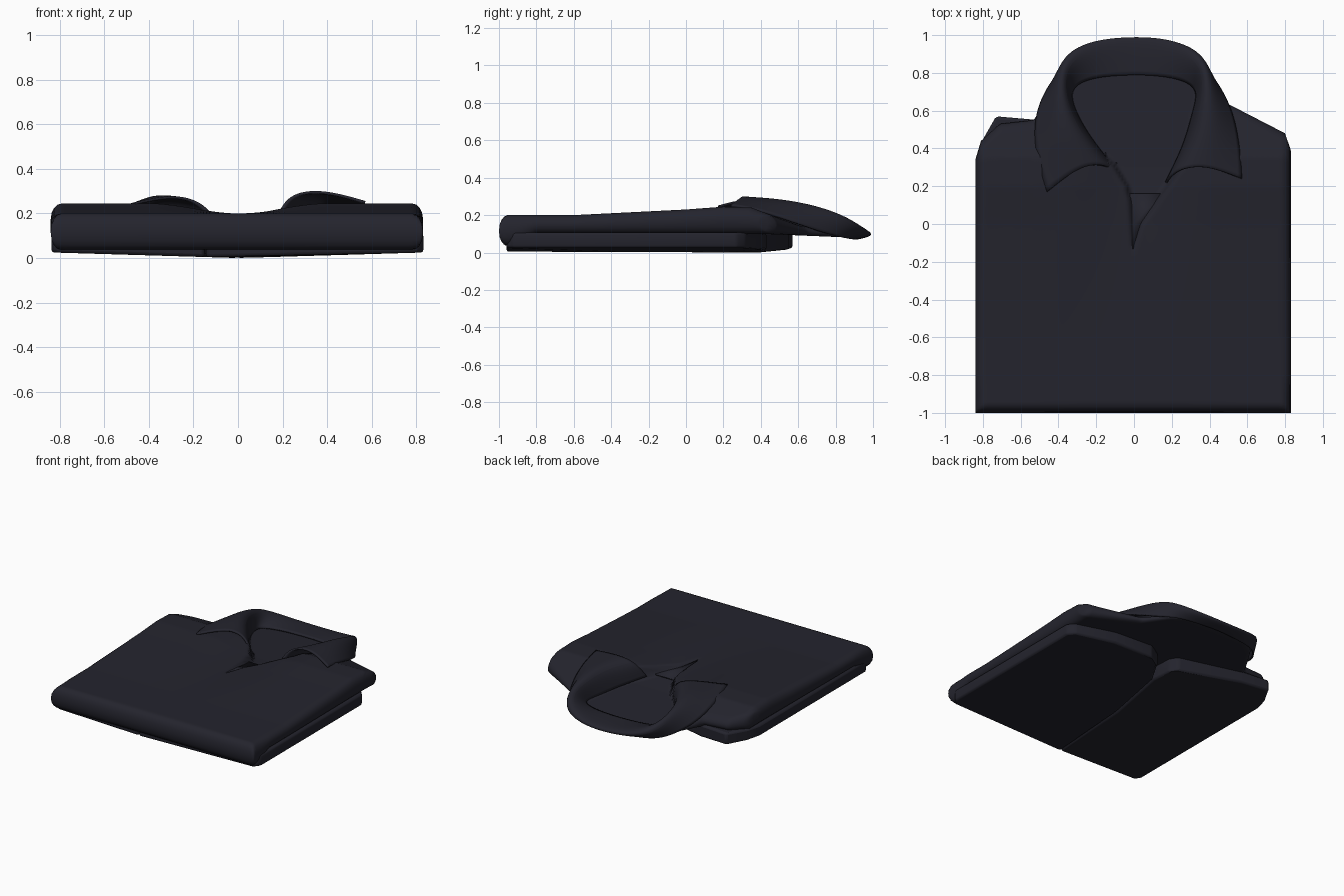
import bpy, bmesh

if "Cube" in bpy.data.objects:
    bpy.data.objects.remove(bpy.data.objects["Cube"])

navy = bpy.data.materials.new("dark_navy_cloth")
navy.diffuse_color = (0.0175, 0.0175, 0.0265, 1)
navy.use_nodes = True
navy.node_tree.nodes["Principled BSDF"].inputs["Base Color"].default_value = navy.diffuse_color


def interp(t, pts):
    """Piecewise linear curve through (t, value) points."""
    if t <= pts[0][0]:
        return pts[0][1]
    for (a, p), (b, q) in zip(pts, pts[1:]):
        if t <= b:
            return p + (q - p) * (t - a) / (b - a)
    return pts[-1][1]


def smooth(t):
    t = max(0.0, min(1.0, t))
    return t * t * (3 - 2 * t)


def finish(name, bm, angle=0.7):
    bmesh.ops.recalc_face_normals(bm, faces=bm.faces)
    me = bpy.data.meshes.new(name)
    bm.to_mesh(me)
    bm.free()
    me.materials.append(navy)
    ob = bpy.data.objects.new(name, me)
    bpy.context.collection.objects.link(ob)
    bpy.ops.object.select_all(action='DESELECT')
    ob.select_set(True)
    bpy.context.view_layer.objects.active = ob
    bpy.ops.object.shade_smooth_by_angle(angle=angle)
    return ob


def add_grid(bm, rows):
    vs = [[bm.verts.new(p) for p in r] for r in rows]
    for a, b in zip(vs, vs[1:]):
        for i in range(len(a) - 1):
            bm.faces.new((a[i], a[i + 1], b[i + 1], b[i]))


# Curves that shape the folded body
SHOULDER = [(-.84, .34), (-.81, .44), (-.71, .53), (-.53, .55), (-.47, .65),
            (-.36, .82), (-.25, .9), (.25, .9), (.36, .82), (.47, .65), (.8, .48), (.83, .39)]
RISE = [(-.6, 0), (-.3, .015), (0, .03), (.2, .045), (.35, .04), (.48, -.01), (.62, -.06), (.9, -.1)]
UNDER = [(-1, .03), (-.92, .04), (-.8, .1), (.4, .1), (1, .075)]
NECK_L = [(-.22, -.02), (-.05, -.025), (.1, -.03), (.2, -.05), (.31, -.12),
          (.38, -.2), (.55, -.33), (.7, -.37)]
NECK_R = [(-.22, -.02), (-.15, 0), (0, .05), (.07, .1), (.2, .19), (.3, .26),
          (.4, .3), (.55, .33), (.7, .36)]
FLOOR = [(-.22, .195), (.1, .155), (.3, .13), (.79, .105), (1, .09)]


def body_heights(x, y):
    rise = interp(y, RISE)
    h = .2 + rise * (smooth(abs(x) / .4) if rise > 0 else 1)
    inside = min(x - interp(y, NECK_L), interp(y, NECK_R) - x)
    h += (min(h, interp(y, FLOOR)) - h) * smooth(inside / .03)
    low = interp(y, UNDER)
    h = max(h, low + .012)
    # round the cloth over at the outline
    d = max(0, min(x + .84, .83 - x, y + 1, interp(x, SHOULDER) - y))
    f = (1 - (1 - min(d / .05, 1)) ** 2) ** .5
    mid = (h + low) / 2
    return mid + (h - mid) * f, mid + (low - mid) * f


def steps(n):
    """0..1 with extra steps near both ends."""
    ends = [0, .003, .009, .018]
    return ends + [.03 + .94 * i / n for i in range(n + 1)] + [1 - e for e in reversed(ends)]


# Main folded body with sunken neck opening and slit
bm = bmesh.new()
top, bottom = [], []
for v in steps(100):
    t_row, b_row = [], []
    for u in steps(110):
        x = -.84 + 1.67 * u
        y = -1 + (interp(x, SHOULDER) + 1) * v
        t, b = body_heights(x, y)
        t_row.append((x, y, t))
        b_row.append((x, y, b))
    top.append(t_row)
    bottom.append(b_row)
add_grid(bm, top)
add_grid(bm, bottom)
bmesh.ops.remove_doubles(bm, verts=bm.verts, dist=.0005)
finish("folded_body", bm, 1.0)


# Two side panels folded under the back, meeting at a slanted seam
def under_panel(name, outline):
    bm = bmesh.new()
    lo = [bm.verts.new((x, y, .025 * abs(x) / .84)) for x, y in outline]
    hi = [bm.verts.new((x, y, .108)) for x, y in outline]
    n = len(lo)
    bm.faces.new(lo)
    bm.faces.new(hi)
    for i in range(n):
        j = (i + 1) % n
        bm.faces.new((lo[i], lo[j], hi[j], hi[i]))
    bmesh.ops.triangulate(bm, faces=bm.faces[:2])
    ob = finish(name, bm)
    m = ob.modifiers.new("soft_edge", 'BEVEL')
    m.width, m.segments = .014, 2


under_panel("left_under_panel", [(-.15, -.96), (-.81, -.96), (-.837, -.92), (-.837, .33), (-.81, .43),
            (-.73, .57), (-.5, .55), (-.05, .42), (-.01, .36), (-.002, .2), (-.1, -.3)])
under_panel("right_under_panel", [(-.145, -.96), (.8, -.96), (.832, -.92), (.832, .27), (.79, .32),
            (.5, .41), (.2, .43), (.1, .37), (.003, .2), (-.095, -.3)])

# Collar: each station runs stand base, crest, leaf middle, leaf edge
right_front = [[(.17, .22, .16), (.22, .29, .285), (.38, .315, .305), (.57, .24, .25)],
               [(.27, .42, .13), (.31, .45, .29), (.43, .45, .29), (.56, .4, .225)]]
left_front = [[(-.09, .28, .15), (-.15, .315, .24), (-.28, .315, .285), (-.46, .17, .245)],
              [(-.21, .42, .13), (-.26, .47, .265), (-.38, .46, .295), (-.53, .4, .225)]]
side = [[(.31, .58, .12), (.35, .62, .265), (.42, .64, .27), (.52, .61, .15)],
        [(.35, .71, .115), (.375, .8, .225), (.41, .83, .2), (.42, .78, .09)],
        [(.26, .765, .115), (.31, .91, .17), (.345, .93, .13), (.33, .87, .078)],
        [(.13, .785, .115), (.17, .96, .125), (.2, .99, .1), (.18, .9, .075)]]
back = [(.02, .79, .115), (.02, .97, .115), (.02, 1.005, .09), (.02, .92, .075)]
mirrored = [[(-x, y, z) for x, y, z in s] for s in side]
bm = bmesh.new()
add_grid(bm, right_front + side + [back] + mirrored[::-1] + left_front[::-1])
collar = finish("collar", bm, 1.2)
m = collar.modifiers.new("smooth_cloth", 'SUBSURF')
m.levels = m.render_levels = 3
m.boundary_smooth = 'PRESERVE_CORNERS'
m = collar.modifiers.new("cloth_thickness", 'SOLIDIFY')
m.thickness, m.offset = .012, 0

# Inner placket seen inside the slit
bm = bmesh.new()
bm.faces.new([bm.verts.new(p) for p in
              [(-.04, .16, .158), (.17, .16, .158), (.05, 0, .178), (-.005, -.15, .192), (-.025, 0, .178)]])
placket = finish("inner_placket", bm)
m = placket.modifiers.new("cloth_thickness", 'SOLIDIFY')
m.thickness, m.offset = .01, 0
